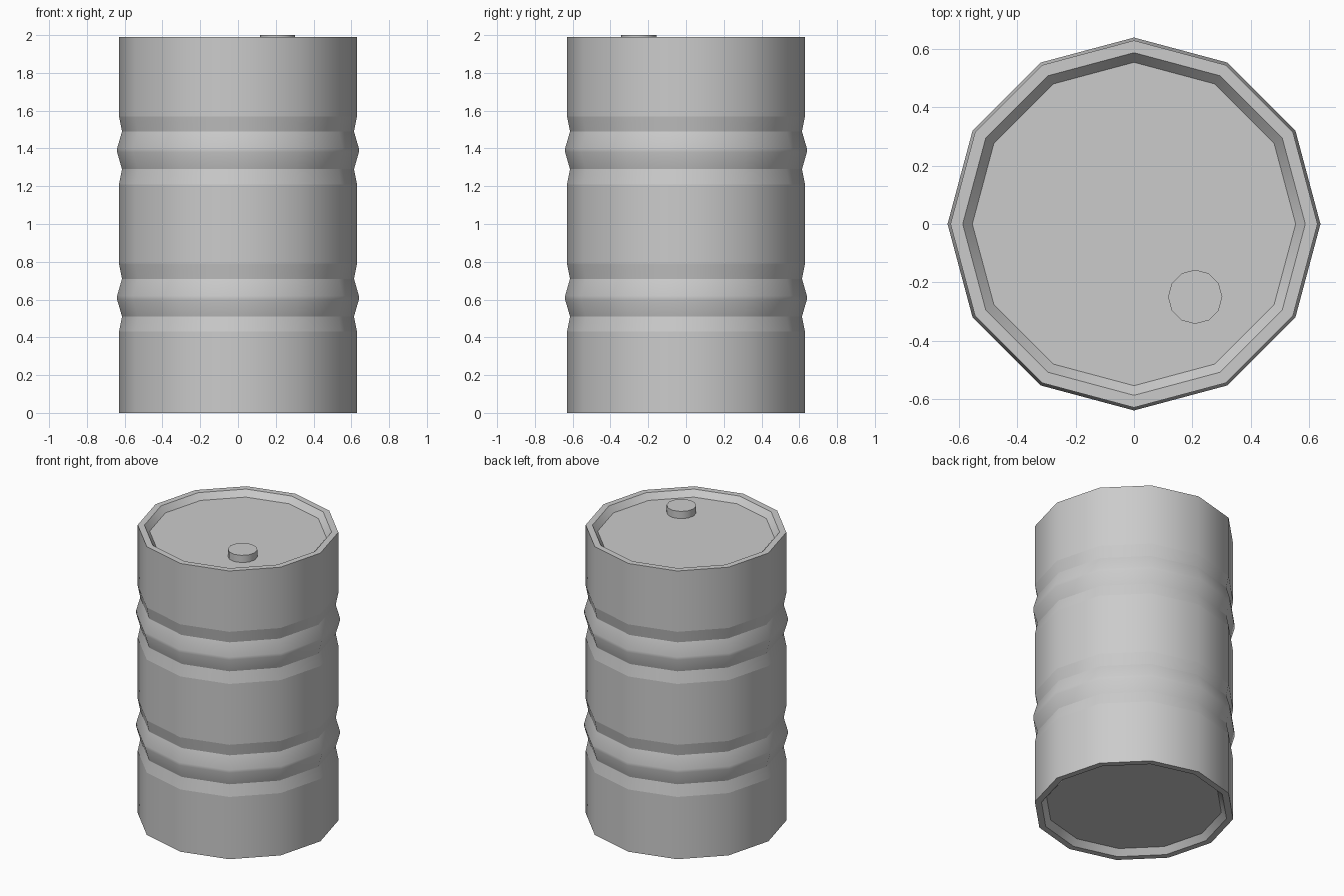
import bpy, bmesh
from math import cos, sin, tau

if "Cube" in bpy.data.objects:
    bpy.data.objects.remove(bpy.data.objects["Cube"])


def lathe(name, profile, sides=12, centre=(0, 0), soft=()):
    """Spin an (r, z) profile, cap both ends; rings listed in soft stay smooth."""
    bm = bmesh.new()
    rings = [[bm.verts.new((centre[0] + r * cos(tau * i / sides),
                            centre[1] + r * sin(tau * i / sides), z))
              for i in range(sides)] for r, z in profile]
    for a, b in zip(rings, rings[1:]):
        for i in range(sides):
            j = (i + 1) % sides
            bm.faces.new((a[i], a[j], b[j], b[i])).smooth = True
    bm.faces.new(rings[0][::-1])
    bm.faces.new(rings[-1])
    # crease every horizontal ring except the soft ones
    for k, ring in enumerate(rings):
        if k in soft:
            continue
        for i in range(sides):
            bm.edges.get((ring[i], ring[(i + 1) % sides])).smooth = False
    mesh = bpy.data.meshes.new(name)
    bm.normal_update()
    bm.to_mesh(mesh)
    bm.free()
    obj = bpy.data.objects.new(name, mesh)
    bpy.context.collection.objects.link(obj)
    return obj


# barrel: recessed floor, rim, two rolled beads, rim, recessed lid
R, H = 0.63, 1.99
profile = [(0.555, 0.04), (0.588, 0), (R, 0)]
soft = []
for z in (0.61, 1.39):
    soft += [len(profile) + 2, len(profile) + 3]
    profile += [(R, z - 0.18), (0.614, z - 0.1), (0.64, z - 0.01),
                (0.64, z + 0.01), (0.614, z + 0.1), (R, z + 0.18)]
profile += [(R, H), (0.588, H), (0.555, H - 0.04)]
lathe("barrel_body", profile, soft=soft)

# filler cap on the lid
lathe("filler_cap", [(0.093, 1.945), (0.093, 2.0)], centre=(0.21, -0.25))
